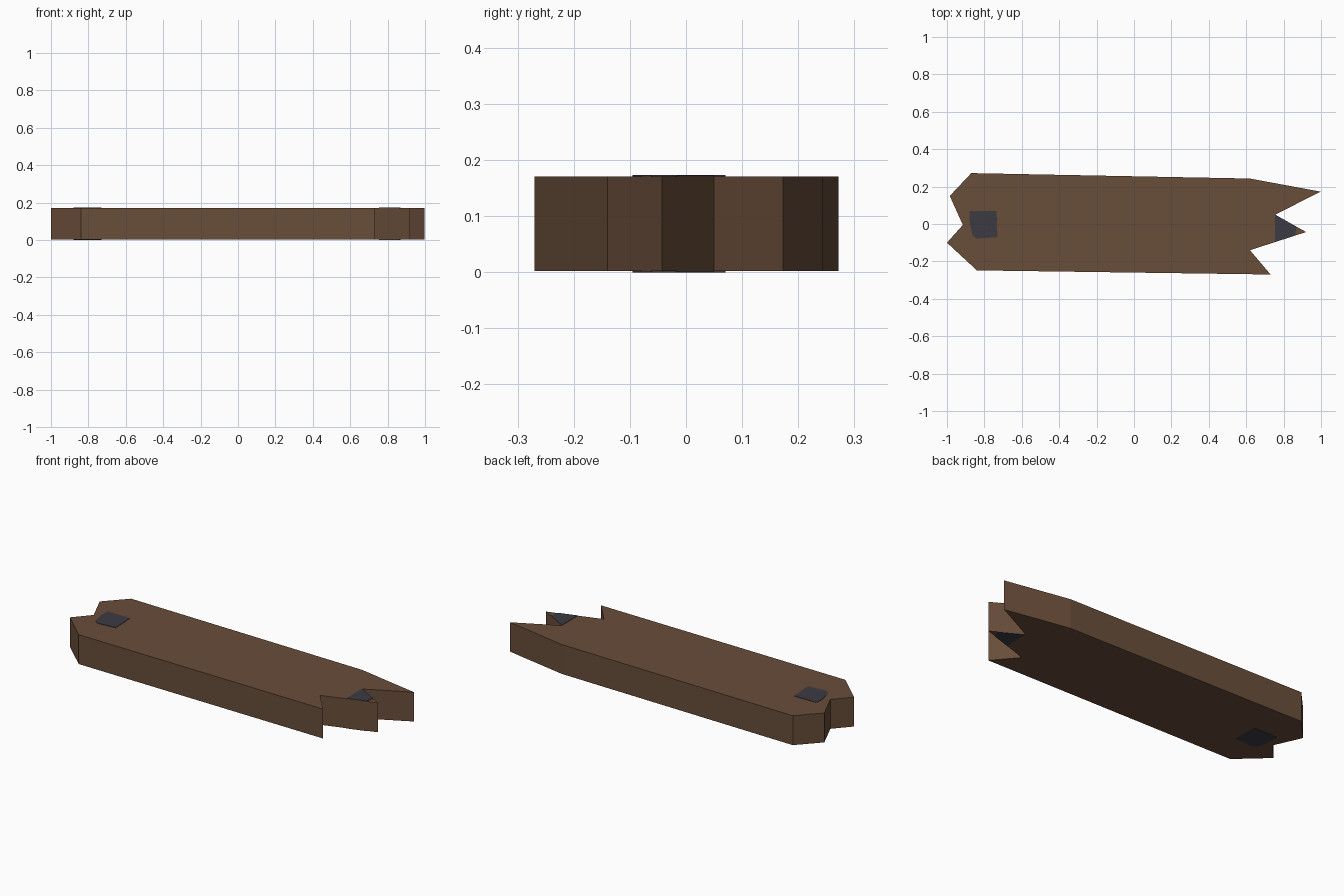
import bpy
import bmesh

cube = bpy.data.objects.get("Cube")
if cube:
    bpy.data.objects.remove(cube, do_unlink=True)


def make_material(name, rgb):
    mat = bpy.data.materials.new(name)
    mat.use_nodes = True
    colour = (*rgb, 1.0)
    mat.diffuse_color = colour
    mat.node_tree.nodes["Principled BSDF"].inputs["Base Color"].default_value = colour
    return mat


def make_prism(name, outline, bottom, top, mat):
    """Extrude a counter-clockwise outline from bottom to top."""
    bm = bmesh.new()
    base = bm.faces.new([bm.verts.new((x, y, bottom)) for x, y in outline])
    cap = bmesh.ops.extrude_face_region(bm, geom=[base], use_keep_orig=True)
    verts = [g for g in cap["geom"] if isinstance(g, bmesh.types.BMVert)]
    bmesh.ops.translate(bm, verts=verts, vec=(0, 0, top - bottom))
    bmesh.ops.recalc_face_normals(bm, faces=bm.faces)
    mesh = bpy.data.meshes.new(name)
    bm.to_mesh(mesh)
    bm.free()
    mesh.materials.append(mat)
    obj = bpy.data.objects.new(name, mesh)
    bpy.context.collection.objects.link(obj)
    return obj


wood = make_material("brown wood", (0.14, 0.075, 0.042))
iron = make_material("dark iron", (0.048, 0.044, 0.057))

HEIGHT = 0.173
SKIN = 0.002

# Plank with a notched end and a splintered end
plank_outline = [
    (-0.87, 0.272), (-0.985, 0.15), (-0.915, -0.005), (-1.0, -0.10),
    (-0.84, -0.248), (0.73, -0.27), (0.62, -0.14), (0.92, -0.043),
    (0.755, 0.05), (0.998, 0.173), (0.62, 0.243),
]
make_prism("plank", plank_outline, SKIN, HEIGHT - SKIN, wood)

# Nail heads, flush with the upper and lower surfaces
nail_outlines = {
    "notched_end_nail": [
        (-0.88, 0.07), (-0.88, 0.02), (-0.865, -0.06), (-0.84, -0.078),
        (-0.73, -0.07), (-0.735, 0.07),
    ],
    "splintered_end_nail": [
        (0.755, 0.05), (0.755, -0.095), (0.86, -0.062), (0.87, -0.016),
    ],
}
for name, outline in nail_outlines.items():
    make_prism(name + "_top", outline, HEIGHT - 2 * SKIN, HEIGHT, iron)
    make_prism(name + "_bottom", outline, 0, 2 * SKIN, iron)
